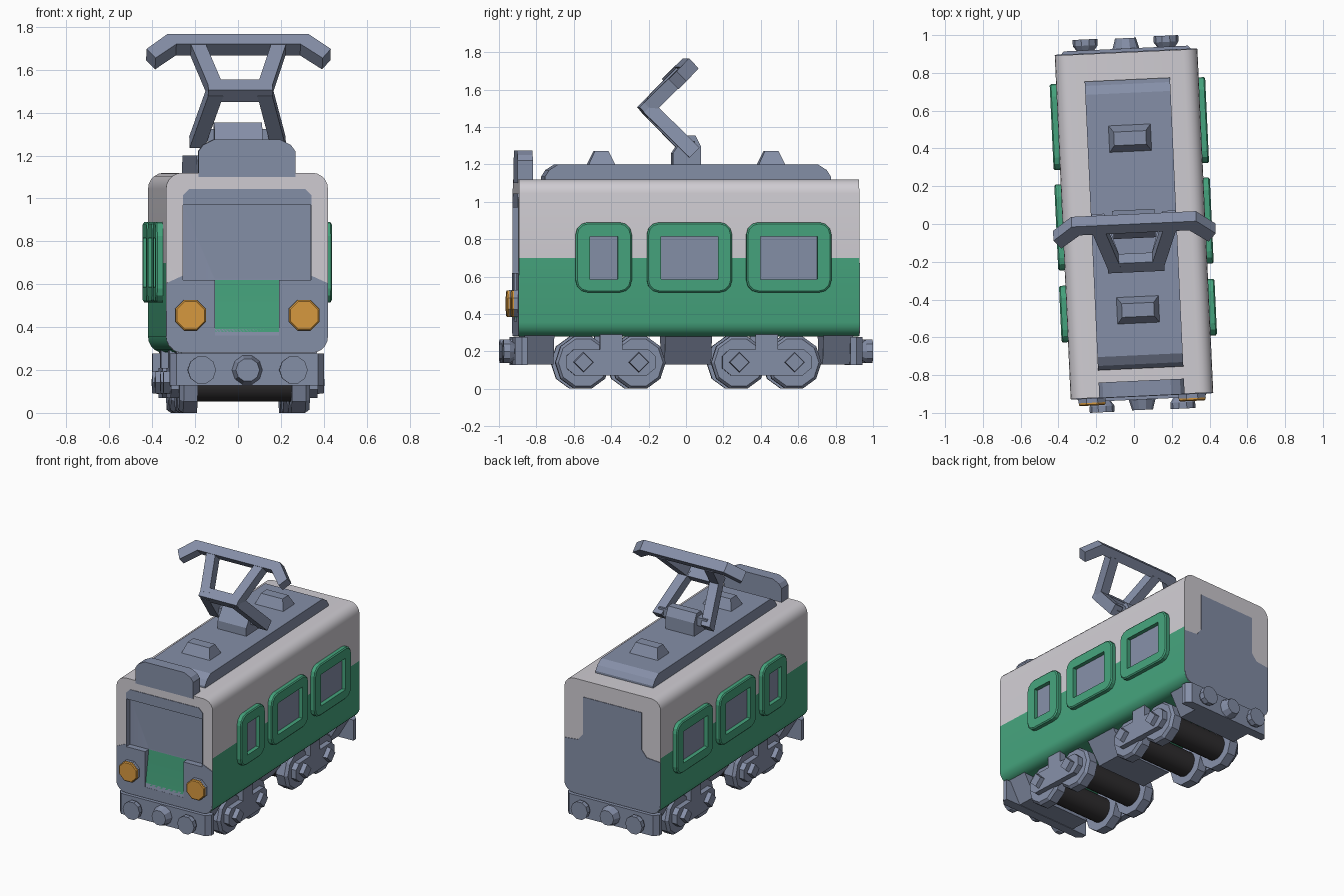
import bpy, bmesh, math
from mathutils import Matrix, Vector as V

if "Cube" in bpy.data.objects:
    bpy.data.objects.remove(bpy.data.objects["Cube"])


def material(name, rgb):
    m = bpy.data.materials.new(name)
    m.diffuse_color = (*rgb, 1)
    m.use_nodes = True
    m.node_tree.nodes["Principled BSDF"].inputs["Base Color"].default_value = m.diffuse_color
    return m


GREY = material("blue_grey", (0.235, 0.275, 0.39))
WHITE = material("off_white", (0.63, 0.61, 0.65))
GREEN = material("green", (0.06, 0.37, 0.205))
ORANGE = material("orange", (0.68, 0.32, 0.05))
BLACK = material("black", (0.03, 0.028, 0.03))
X, Y, Z = V((1, 0, 0)), V((0, 1, 0)), V((0, 0, 1))


def loft(name, loops, mat, closed=False):
    """Bridge equal loops; cap both ends unless the loft closes on itself."""
    bm = bmesh.new()
    rows = [[bm.verts.new(p) for p in lp] for lp in loops]
    n = len(rows[0])
    for a, b in zip(rows, rows[1:] + (rows[:1] if closed else [])):
        for i in range(n):
            j = (i + 1) % n
            bm.faces.new((a[i], a[j], b[j], b[i]))
    if not closed:
        bm.faces.new(rows[0])
        bm.faces.new(rows[-1])
    bmesh.ops.recalc_face_normals(bm, faces=bm.faces)
    me = bpy.data.meshes.new(name)
    bm.to_mesh(me)
    bm.free()
    me.materials.append(mat)
    ob = bpy.data.objects.new(name, me)
    bpy.context.collection.objects.link(ob)
    return ob


def prism(name, pts, u, v, w, a, b, mat, o=V((0, 0, 0))):
    return loft(name, [[o + u * p + v * q + w * t for p, q in pts] for t in (a, b)], mat)


def box(name, x0, x1, y0, y1, z0, z1, mat):
    return prism(name, [(x0, y0), (x1, y0), (x1, y1), (x0, y1)], X, Y, Z, z0, z1, mat)


def lathe(name, o, w, prof, n, mat, phase=None):
    """Turned part along axis w; prof holds (radius, distance) pairs."""
    u = Y if abs(w.x) > 0.5 else X
    ph = math.pi / n if phase is None else phase
    # first vertex pair straddles the bottom so the wheel stands flat
    ang = [-math.pi / 2 + ph + 2 * math.pi * i / n for i in range(n)]
    return loft(name, [[V(o) + u * r * math.cos(t) + Z * r * math.sin(t) + w * d for t in ang]
                       for r, d in prof], mat)


def rounded(x0, x1, y0, y1, r, seg):
    out = []
    for k, (cx, cy) in enumerate([(x1 - r, y1 - r), (x0 + r, y1 - r), (x0 + r, y0 + r), (x1 - r, y0 + r)]):
        for i in range(seg + 1):
            t = math.pi / 2 * (k + i / seg)
            out.append((cx + r * math.cos(t), cy + r * math.sin(t)))
    return out


def sym(half):
    """Mirror a half outline in its first coordinate."""
    return half + [(-p, q) for p, q in reversed(half)]


def smooth(ob):
    bpy.ops.object.select_all(action='DESELECT')
    ob.select_set(True)
    bpy.context.view_layer.objects.active = ob
    bpy.ops.object.shade_smooth_by_angle(angle=math.radians(30))


# body shell with a vertex on each side at the paint line
HW, HL, SPLIT = 0.378, 0.91, 0.70
prof = rounded(-HW, HW, 0.28, 1.12, 0.075, 5)
prof = prof[:12] + [(-HW, SPLIT)] + prof[12:] + [(HW, SPLIT)]
body = prism("body", prof, X, Z, Y, -HL, HL, WHITE)
body.data.materials.append(GREEN)
body.data.materials.append(GREY)

# grey painted end panels
arc = [(p * 0.998, q) for p, q in rounded(-HW, HW, 0.282, 1.12, 0.075, 5)[18:]]
front_panel = prism("front_panel", sym(arc + [(0.377, 0.605), (0.30, 0.64), (0.30, 1.015), (0.27, 1.045)]),
                    X, Z, Y, -HL - 0.004, -HL + 0.002, GREY)
prism("rear_panel", sym(arc + [(0.377, 0.67), (0.27, 0.68), (0.23, 0.73), (0.23, 1.0)]),
      X, Z, Y, HL - 0.002, HL + 0.004, GREY)

# windscreen recess and sloping green panel cut into the front
D = -HL + 0.04
cutters = [prism("windscreen_cutter", [(D, 0.62), (D, 0.97), (-1, 0.97), (-1, 0.62)], Y, Z, X, -0.298, 0.298, GREY),
           prism("nose_cutter", [(D, 0.63), (-1, 0.63), (-1, 0.36), (-HL - 0.003, 0.36), (D, 0.62)],
                 Y, Z, X, -0.15, 0.15, GREY)]
for ob in (body, front_panel):
    bpy.context.view_layer.objects.active = ob
    for c in cutters:
        m = ob.modifiers.new("cut", 'BOOLEAN')
        m.operation, m.solver, m.object = 'DIFFERENCE', 'EXACT', c
        bpy.ops.object.modifier_apply(modifier=m.name)
for c in cutters:
    bpy.data.objects.remove(c)
for f in body.data.polygons:
    c, n = f.center, f.normal
    if abs(c.y) > HL - 0.001:
        f.material_index = 0
    elif c.y < -0.8 and abs(c.x) < 0.31 and 0.3 < c.z < 1.0:
        f.material_index = 1 if n.y < -0.5 and c.z < 0.6 else 2
    else:
        f.material_index = 0 if c.z > SPLIT else 1
smooth(body)

# side windows
for s in (-1, 1):
    for yc, w in ((-0.459, 0.30), (0, 0.455), (0.532, 0.455)):
        h = w / 2
        outer = rounded(yc - h, yc + h, 0.515, 0.89, 0.065, 3)
        inner = rounded(yc - h + 0.075, yc + h - 0.075, 0.585, 0.815, 0.003, 3)
        lip = rounded(yc - h + 0.008, yc + h - 0.008, 0.523, 0.882, 0.06, 3)
        loft("window_frame", [[V((s * x, p, q)) for p, q in lp] for lp, x in
                              ((outer, 0.37), (outer, 0.405), (lip, 0.412), (inner, 0.412), (inner, 0.37))],
             GREEN, closed=True)
        box("window_glass", s * 0.376, s * 0.383, yc - h + 0.07, yc + h - 0.07, 0.58, 0.82, GREY)

    # headlights
    lathe("headlight_rim", (s * 0.265, -HL, 0.455), -Y, [(0.078, -0.01), (0.078, 0.025)], 8, GREY)
    lathe("headlight", (s * 0.265, -HL, 0.455), -Y, [(0.077, 0.02), (0.077, 0.034), (0.07, 0.04)], 8, ORANGE)

# roof slab, destination box and vents
prism("roof_slab", sym([(0.765, 1.10), (0.765, 1.135), (0.742, 1.17), (0.695, 1.2)]), Y, Z, X, -0.226, 0.226, GREY)
prism("roof_box", sym([(0.226, 1.10), (0.226, 1.22), (0.205, 1.25), (0.155, 1.275)]), X, Z, Y, -0.912, -0.83, GREY)
for yc in (-0.455, 0.455):
    loft("roof_vent", [[V((a * i, yc + b * j, z)) for i, j in ((-1, -1), (1, -1), (1, 1), (-1, 1))]
                       for a, b, z in ((0.115, 0.075, 1.19), (0.085, 0.036, 1.272))], GREY)

# current collector: base, axle, folding arms and head
prism("collector_base", [(-0.075, 1.19), (0.075, 1.19), (0.075, 1.295), (0.045, 1.355), (-0.01, 1.355), (-0.075, 1.26)],
      Y, Z, X, -0.112, 0.112, GREY)
box("collector_axle", -0.19, 0.19, -0.02, 0.04, 1.265, 1.325, GREY)
prism("collector_elbow", [(-0.255, 1.505), (-0.205, 1.555), (-0.155, 1.502), (-0.205, 1.45)],
      Y, Z, X, -0.15, 0.15, GREY)
up, dn = V((0, 1, 1)).normalized(), V((0, 1, -1)).normalized()
head = V((0, 0.003, 1.717))
elbow = V((0, -0.205, 1.503))
for s in (-1, 1):
    prism("collector_upper_arm", [(s * 0.08, 0), (s * 0.15, 0), (s * 0.225, 0.28), (s * 0.155, 0.28)],
          X, up, dn, -0.0375, 0.0375, GREY, elbow)
    prism("collector_lower_arm", [(s * 0.08, 0), (s * 0.15, 0), (s * 0.225, 0.34), (s * 0.155, 0.34)],
          X, dn, up, -0.0375, 0.0375, GREY, elbow)
prism("collector_head", sym([(0.29, -0.033), (0.39, -0.125), (0.43, -0.065), (0.33, 0.033)]),
      X, up, dn, -0.0375, 0.0375, GREY, head)

# underframe box between the bogies
prism("underframe_box", sym([(0.20, 0.13), (0.31, 0.29)]), X, Z, Y, -0.125, 0.125, GREY)

# bogies: wheels, axles, side frames and hubs
for c in (-0.417, 0.417):
    for yc in (c - 0.148, c + 0.148):
        smooth(lathe("axle_drum", (0, yc, 0.14), X, [(0.088, -0.23), (0.088, 0.23)], 20, BLACK))
        for s in (-1, 1):
            lathe("wheel", (0, yc, 0.14), X * s, [(0.147, 0.22), (0.147, 0.285), (0.132, 0.305)], 10, GREY)
            lathe("wheel_hub", (0, yc, 0.142), X * s, [(0.056, 0.33), (0.05, 0.375)], 4, GREY, 0)
    for s in (-1, 1):
        prism("bogie_frame", sym([(0.19, 0.07), (0.238, 0.11), (0.238, 0.175), (0.20, 0.21),
                                  (0.06, 0.21), (0.06, 0.29)]),
              Y, Z, X, s * 0.295, s * 0.343, GREY, V((0, c, 0)))

# buffer beams, skirts and buffers at both ends
for e in (-1, 1):
    prism("buffer_beam", sym([(0.36, 0.865), (0.36, 0.895), (0.33, 0.93)]), X, Y * e, Z, 0.127, 0.277, GREY)
    prism("beam_support", sym([(0.24, 0.13), (0.33, 0.285)]), X, Z, Y * e, 0.72, 0.88, GREY)
    lathe("coupler", (0, 0, 0.2), Y * e, [(0.074, 0.92), (0.055, 0.985)], 10, GREY)
    for s in (-1, 1):
        lathe("buffer", (s * 0.214, 0, 0.2), Y * e,
              [(0.045, 0.91), (0.048, 0.93), (0.066, 0.955), (0.066, 0.988)], 10, GREY)

# the whole model stands slightly turned
turn = Matrix.Rotation(math.radians(2.65), 4, 'Z')
for ob in bpy.context.collection.objects:
    ob.data.transform(turn)
